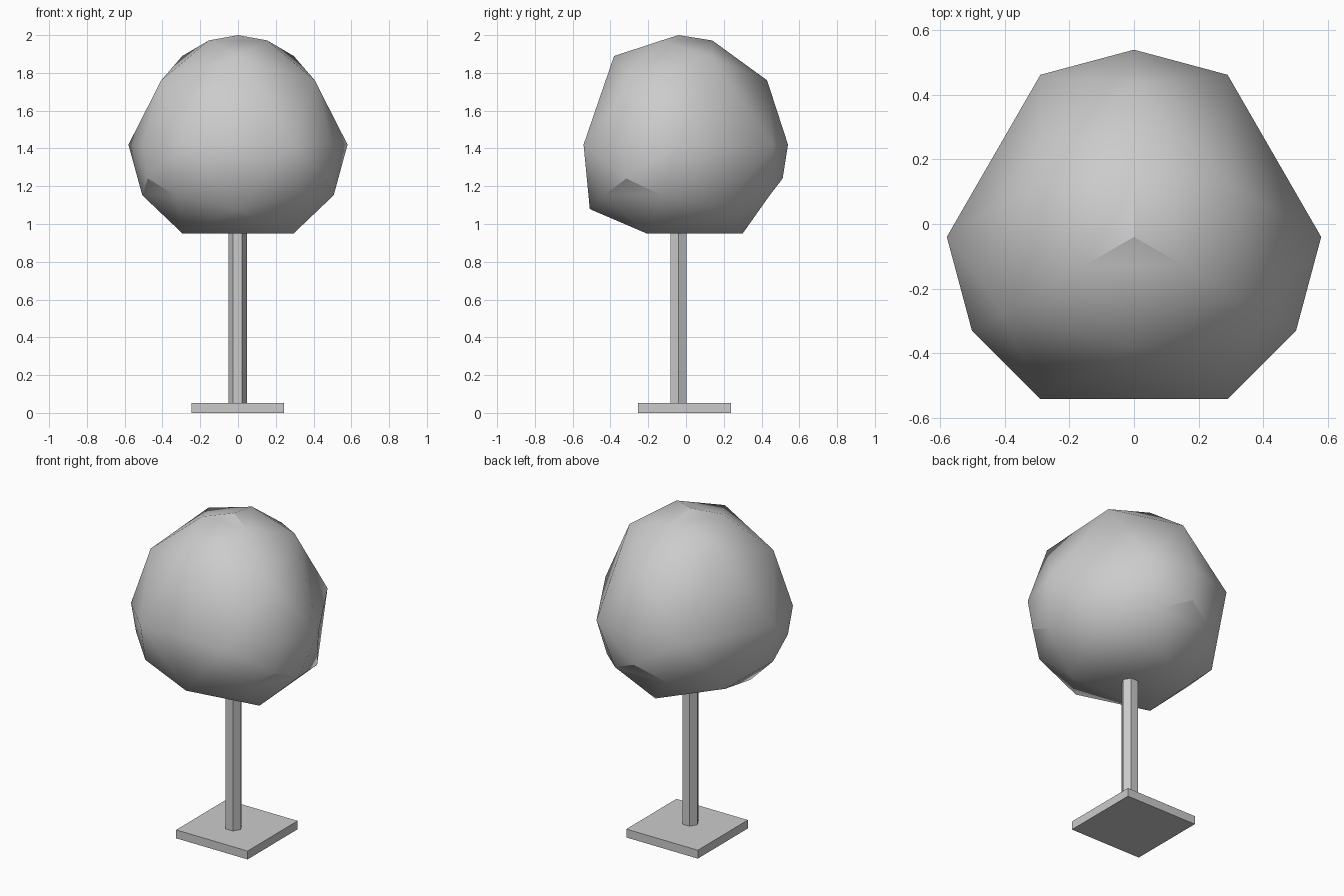
import bpy, bmesh
from math import radians, sin, cos
from mathutils import Vector

cube = bpy.data.objects.get("Cube")
if cube:
    bpy.data.objects.remove(cube, do_unlink=True)

grey = bpy.data.materials.new("plain_grey")
grey.use_nodes = True
colour = (0.6, 0.6, 0.6, 1)
grey.diffuse_color = colour
grey.node_tree.nodes["Principled BSDF"].inputs["Base Color"].default_value = colour

CENTRE = Vector((0, -0.04, 1.42))
RADIUS = 0.58

# Kinds of crown vertex, each on its own latitude (degrees)
LATITUDE = {"pole": 90, "cap": 72, "upper": 54, "shoulder": 36, "rim": 0,
            "lip": -18, "notch": -27.5, "lower": -36, "bottom": -54}

# One third of the crown: triangles of (kind, azimuth from the back)
MIDDLE = [
    [("pole", 0), ("cap", 0), ("cap", 120)],
    [("cap", 0), ("cap", 120), ("upper", 60)],
    [("upper", 60), ("rim", 30), ("rim", 90)],
    [("lower", 60), ("rim", 30), ("rim", 90)],
    [("lip", 0), ("notch", 20), ("notch", -20)],
    [("bottom", 0), ("notch", 20), ("notch", -20)],
    [("lower", 60), ("bottom", 0), ("bottom", 120)],
]
# These triangles also have a mirrored twin
SIDES = [
    [("cap", 0), ("upper", 60), ("shoulder", 0)],
    [("shoulder", 0), ("upper", 60), ("rim", 30)],
    [("shoulder", 0), ("rim", 0), ("rim", 30)],
    [("rim", 0), ("rim", 30), ("lip", 0)],
    [("rim", 30), ("lip", 0), ("notch", 20)],
    [("rim", 30), ("notch", 20), ("lower", 60)],
    [("notch", 20), ("lower", 60), ("bottom", 0)],
]


def finish(name, bm):
    bmesh.ops.recalc_face_normals(bm, faces=bm.faces[:])
    mesh = bpy.data.meshes.new(name)
    bm.to_mesh(mesh)
    bm.free()
    mesh.materials.append(grey)
    obj = bpy.data.objects.new(name, mesh)
    bpy.context.collection.objects.link(obj)
    return obj


# Faceted crown with three-fold symmetry
bm = bmesh.new()
verts = {}


def crown_vertex(kind, azimuth):
    key = (kind, 0 if kind == "pole" else azimuth % 360)
    if key not in verts:
        lat, az = radians(LATITUDE[kind]), radians(azimuth)
        spot = Vector((cos(lat) * sin(az), cos(lat) * cos(az), sin(lat)))
        verts[key] = bm.verts.new(CENTRE + RADIUS * spot)
    return verts[key]


twins = [[(kind, -az) for kind, az in tri] for tri in SIDES]
for turn in (0, 120, 240):
    for tri in MIDDLE + SIDES + twins:
        bm.faces.new([crown_vertex(kind, az + turn) for kind, az in tri])
bm.faces.new([crown_vertex("bottom", turn) for turn in (0, 120, 240)])
crown = finish("crown", bm)
bpy.ops.object.select_all(action="DESELECT")
crown.select_set(True)
bpy.context.view_layer.objects.active = crown
bpy.ops.object.shade_smooth_by_angle(angle=radians(30))

# Six-sided trunk
bm = bmesh.new()
bmesh.ops.create_cone(bm, cap_ends=True, segments=6, radius1=0.049, radius2=0.049, depth=0.91)
# Corners point left and right
if max(v.co.x for v in bm.verts) < max(v.co.y for v in bm.verts):
    for v in bm.verts:
        v.co.x, v.co.y = v.co.y, -v.co.x
bmesh.ops.translate(bm, verts=bm.verts[:], vec=(-0.002, -0.04, 0.5))
finish("trunk", bm)

# Square base plate
bm = bmesh.new()
bmesh.ops.create_cube(bm, size=1)
bmesh.ops.scale(bm, verts=bm.verts[:], vec=(0.49, 0.49, 0.052))
bmesh.ops.translate(bm, verts=bm.verts[:], vec=(-0.002, -0.008, 0.026))
finish("base_plate", bm)
